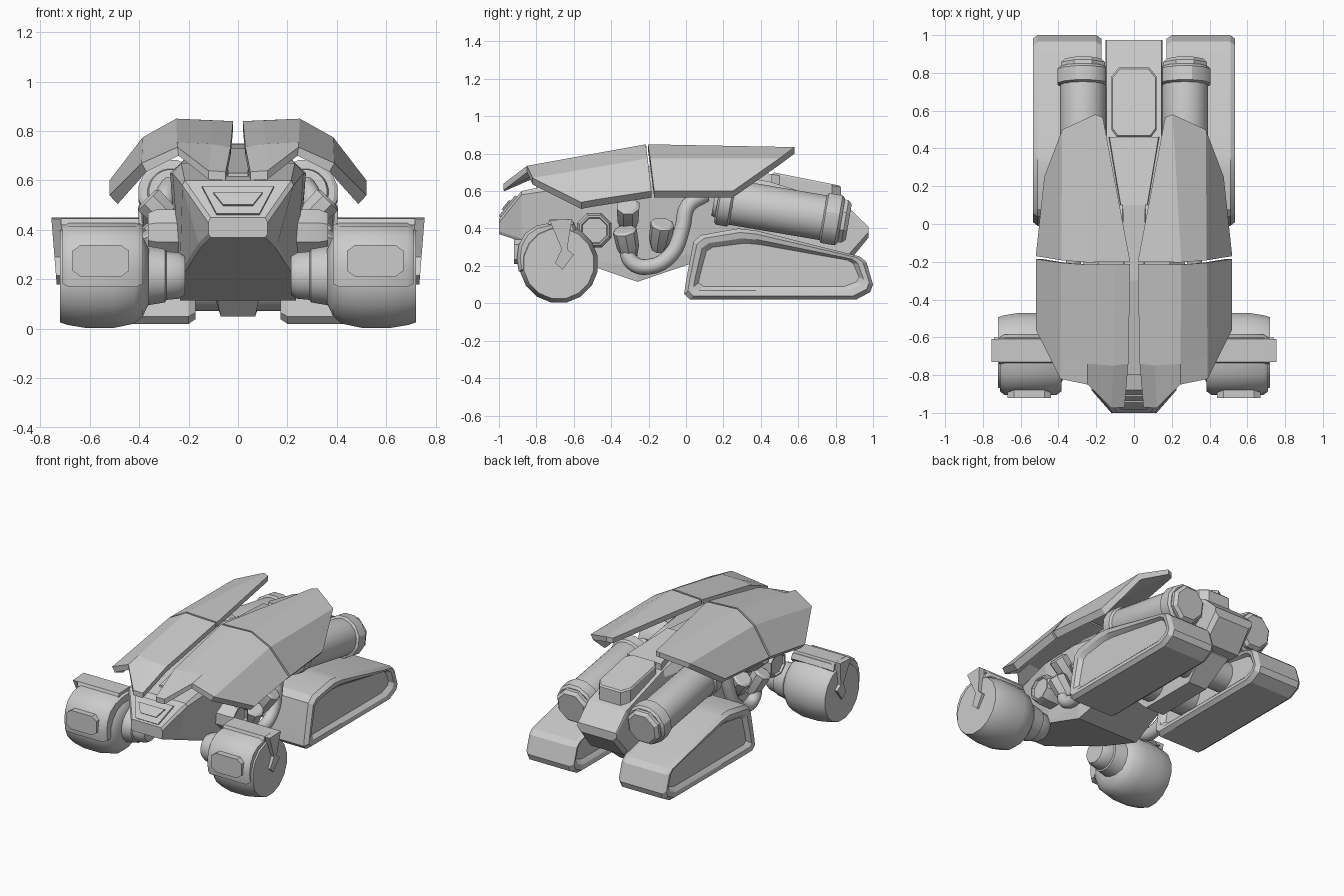
import bpy, bmesh, math
from mathutils import Vector

if "Cube" in bpy.data.objects:
    bpy.data.objects.remove(bpy.data.objects["Cube"])

grey = bpy.data.materials.new("warm_grey")
grey.diffuse_color = (0.6, 0.6, 0.6, 1)
grey.use_nodes = True
grey.node_tree.nodes["Principled BSDF"].inputs["Base Color"].default_value = grey.diffuse_color


def finish(name, bm, mirror=False, smooth=0):
    bmesh.ops.recalc_face_normals(bm, faces=bm.faces)
    me = bpy.data.meshes.new(name)
    bm.to_mesh(me)
    bm.free()
    me.materials.append(grey)
    ob = bpy.data.objects.new(name, me)
    bpy.context.collection.objects.link(ob)
    if mirror:
        ob.modifiers.new("mirror", "MIRROR").use_mirror_merge = False
    if smooth:
        bpy.ops.object.select_all(action='DESELECT')
        ob.select_set(True)
        bpy.context.view_layer.objects.active = ob
        bpy.ops.object.shade_smooth_by_angle(angle=math.radians(smooth))
    return ob


def loft(name, rings, mirror=False, smooth=0):
    """Skin closed rings of equal length and cap both ends."""
    bm = bmesh.new()
    vs = [[bm.verts.new(p) for p in r] for r in rings]
    n = len(vs[0])
    for a, b in zip(vs, vs[1:]):
        for i in range(n):
            j = (i + 1) % n
            bm.faces.new((a[i], a[j], b[j], b[i]))
    bm.faces.new(vs[0])
    bm.faces.new(vs[-1])
    return finish(name, bm, mirror, smooth)


def hull_loft(name, sections):
    """Symmetric loft along y from half sections of (x, z)."""
    return loft(name, [[(x, y, z) for x, z in h] + [(-x, y, z) for x, z in reversed(h)]
                       for y, h in sections])


def prism(name, profile, x0, x1, mirror=True):
    return loft(name, [[(x, y, z) for y, z in profile] for x in (x0, x1)], mirror)


def turned(name, start, axis, profile, n=16, mirror=True, smooth=30):
    """Revolve (distance, radius) pairs about an axis."""
    q = Vector(axis).to_track_quat('Z', 'Y')
    s = Vector(start)
    rings = []
    for t, r in profile:
        rings.append([s + q @ Vector((r * math.cos(2 * math.pi * (i + .5) / n),
                                      r * math.sin(2 * math.pi * (i + .5) / n), t))
                      for i in range(n)])
    return loft(name, rings, mirror, smooth)


def plate(name, rows, thick):
    """Mirrored armour sheet, thickened down and inward."""
    bm = bmesh.new()
    vs = [[[bm.verts.new((p[0] - d * max(0, p[0] - .2) * 3, p[1], p[2] - d)) for p in r]
           for r in rows] for d in (0, thick)]
    top, low = vs
    n, m = len(rows[0]), len(rows)
    for g in vs:
        for k in range(m - 1):
            for i in range(n - 1):
                bm.faces.new((g[k][i], g[k][i + 1], g[k + 1][i + 1], g[k + 1][i]))
    rim = [(0, i) for i in range(n)] + [(k, n - 1) for k in range(1, m - 1)] + \
          [(m - 1, i) for i in reversed(range(n))] + [(k, 0) for k in range(m - 2, 0, -1)]
    for (a, i), (b, j) in zip(rim, rim[1:] + rim[:1]):
        bm.faces.new((top[a][i], top[b][j], low[b][j], low[a][i]))
    return finish(name, bm, True)


# central hull
hull_loft("hull", [
    (-1.0, [(.11, .37), (.12, .385), (.12, .43), (.11, .45)]),
    (-.88, [(.15, .33), (.16, .345), (.225, .58), (.215, .60)]),
    (-.55, [(.225, .215), (.235, .23), (.265, .63), (.23, .67)]),
    (-.26, [(.235, .115), (.24, .2), (.275, .63), (.2, .7)]),
    (.05, [(.2, .22), (.22, .27), (.24, .6), (.14, .72)]),
    (.45, [(.13, .2), (.15, .25), (.15, .60), (.145, .65)]),
    (.86, [(.13, .21), (.15, .25), (.15, .50), (.145, .52)]),
    (.975, [(.12, .35), (.15, .38), (.15, .40), (.145, .41)])])

# nose vent: stacked slanted plates
for k, (w, zt, zb, lift) in enumerate([(.145, .57, .46, .012), (.10, .54, .49, .022)]):
    def on_nose(x, z, d):
        return (x, -.88 - (.60 - z) * .8 - d * .8, z + d * .6)
    loft("nose_vent_%d" % k, [[on_nose(x, z, d) for x, z in
         [(-w, zt), (w, zt), (w * .6, zb), (-w * .6, zb)]] for d in (-.01, lift)])

# spine, deck and rear hatch
hull_loft("spine", [(-.8, [(.05, .55), (.04, .63)]), (-.3, [(.06, .6), (.05, .73)]),
                    (.1, [(.07, .6), (.06, .745)])])
hull_loft("deck", [(.1, [(.08, .6), (.07, .75)]), (.46, [(.14, .58), (.13, .69)])])
hatch = [(-.12, .50), (-.09, .46), (.09, .46), (.12, .50),
         (.12, .78), (.08, .83), (-.08, .83), (-.12, .78)]
loft("rear_hatch", [[(x * s, .64 + (y - .64) * s, .70 - (y - .46) * .19 + d) for x, y in hatch]
                    for d, s in ((-.12, 1), (-.01, 1), (0, .95))])

# lower keel and axle between the tracks
hull_loft("keel", [(.05, [(.1, .2), (.15, .3)]), (.2, [(.07, .05), (.1, .3)]),
                   (.62, [(.07, .05), (.1, .3)]), (.8, [(.1, .2), (.15, .3)])])
for k, (y, r) in enumerate([(.28, .12), (.62, .1)]):
    turned("track_axle_%d" % k, (-.22, y, .19), (1, 0, 0), [(0, r), (.44, r)], 20, False)

# armour shells
plate("front_armour", [
    [(.05, -.97, .635), (.12, -.975, .64), (.245, -.85, .735), (.39, -.82, .67), (.52, -.56, .54)],
    [(.03, -.74, .735), (.11, -.75, .748), (.246, -.74, .755), (.389, -.70, .69), (.52, -.49, .553)],
    [(.02, -.212, .84), (.10, -.214, .843), (.25, -.215, .85), (.385, -.205, .775), (.52, -.185, .60)]], .035)
plate("rear_armour", [
    [(.02, -.2, .84), (.25, -.203, .85), (.385, -.192, .775), (.52, -.17, .60)],
    [(.165, .565, .83), (.205, .58, .835), (.38, .5, .775), (.475, .25, .60)]], .035)

# track pods with recessed sides
pod = [(.02, .02), (-.01, .05), (0, .12), (.04, .33), (.08, .365), (.28, .40), (.37, .39),
       (.93, .25), (.965, .22), (1.0, .1), (.985, .06), (.91, .02)]
steps = [(.205, .075), (.18, .05), (.172, .02), (.20, 0), (.51, 0),
         (.536, .02), (.53, .05), (.505, .075)]
loft("track_pod", [[(x, .5 + (y - .5) * (1 - d / .5), .2 + (z - .2) * (1 - d / .19))
                    for y, z in pod] for x, d in steps], True, 25)

# front wheels
turned("front_wheel", (0, -.68, .212), (1, 0, 0),
       [(.36, .11), (.385, .165), (.42, .195), (.5, .212), (.62, .212), (.69, .2), (.72, .19)], 16)
turned("wheel_arm", (0, -.64, .215), (1, 0, 0),
       [(.215, .08), (.24, .095), (.29, .1), (.295, .11), (.38, .125), (.39, .11)], 16)

# fenders wrapping the wheel front and top
fender = [(-.86, .17), (-.895, .17), (-.905, .24), (-.895, .31), (-.86, .375), (-.80, .415),
          (-.70, .435), (-.60, .435), (-.585, .40), (-.61, .37), (-.75, .36), (-.83, .28)]
loft("fender", [[(x, -.72 + (y + .72) * s, .28 + (z - .28) * s) for y, z in fender]
                for x, s in ((.385, .9), (.41, 1), (.685, 1), (.71, .9))], True, 40)
prism("fender_top_plate", [(-.74, .42), (-.73, .447), (-.61, .45), (-.60, .42)], .40, .715)
arm = [(-.73, .445), (-.61, .45), (-.635, .29), (-.60, .26), (-.66, .18), (-.70, .215), (-.665, .29)]
loft("fender_bracket", [[(x0 + (z - .45) * .08, y, z) for y, z in arm] for x0 in (.715, .755)], True)
lamp = [(-.115, .04), (-.08, .065), (.08, .065), (.115, .04),
        (.115, -.04), (.08, -.065), (-.08, -.065), (-.115, -.04)]
loft("fender_panel", [[(.555 + x, y, .275 + z) for x, z in lamp] for y in (-.86, -.92)], True)

# sloping engine barrels with collars and octagonal caps
eng, ax = (.27, .17, .553), (0, .69, -.117)
turned("engine_barrel", eng, ax, [(-.02, .09), (.08, .122), (.6, .122)], 24)
turned("engine_front_collar", eng, ax, [(0, .12), (.01, .135), (.07, .135), (.085, .12)], 16)
turned("engine_rear_collar", eng, ax, [(.57, .122), (.58, .14), (.655, .14), (.67, .125)], 12)
turned("engine_cap", eng, ax, [(.6, .125), (.69, .125), (.71, .105)], 8)

# side joints and pipe stubs
turned("suspension_joint", (.2, -.49, .39), (1, 0, 0),
       [(0, .1), (.13, .1), (.165, .085), (.165, .075), (.15, .07)], 8)
for k, (p, a) in enumerate([((.31, -.31, .30), (.05, -.02, .1)), ((.29, -.31, .45), (.1, 0, .1)),
                            ((.29, -.14, .34), (.08, .02, .12))]):
    turned("pipe_stub_%d" % k, p, a, [(-.06, .04), (0, .06), (.1, .065), (.11, .05)], 8)

# bent exhaust pipe
for side in (-1, 1):
    cu = bpy.data.curves.new("exhaust_pipe", 'CURVE')
    cu.dimensions = '3D'
    cu.bevel_depth = .042
    cu.bevel_resolution = 3
    cu.use_fill_caps = True
    sp = cu.splines.new('BEZIER')
    path = [(.31, -.32, .31), (.32, -.29, .22), (.32, -.2, .195), (.32, -.08, .26),
            (.31, -.02, .40), (.30, .01, .52), (.27, .10, .58)]
    sp.bezier_points.add(len(path) - 1)
    for bp, (x, y, z) in zip(sp.bezier_points, path):
        bp.co = (side * x, y, z)
        bp.handle_left_type = bp.handle_right_type = 'AUTO'
    sp.resolution_u = 4
    cu.materials.append(grey)
    ob = bpy.data.objects.new("exhaust_pipe", cu)
    bpy.context.collection.objects.link(ob)
